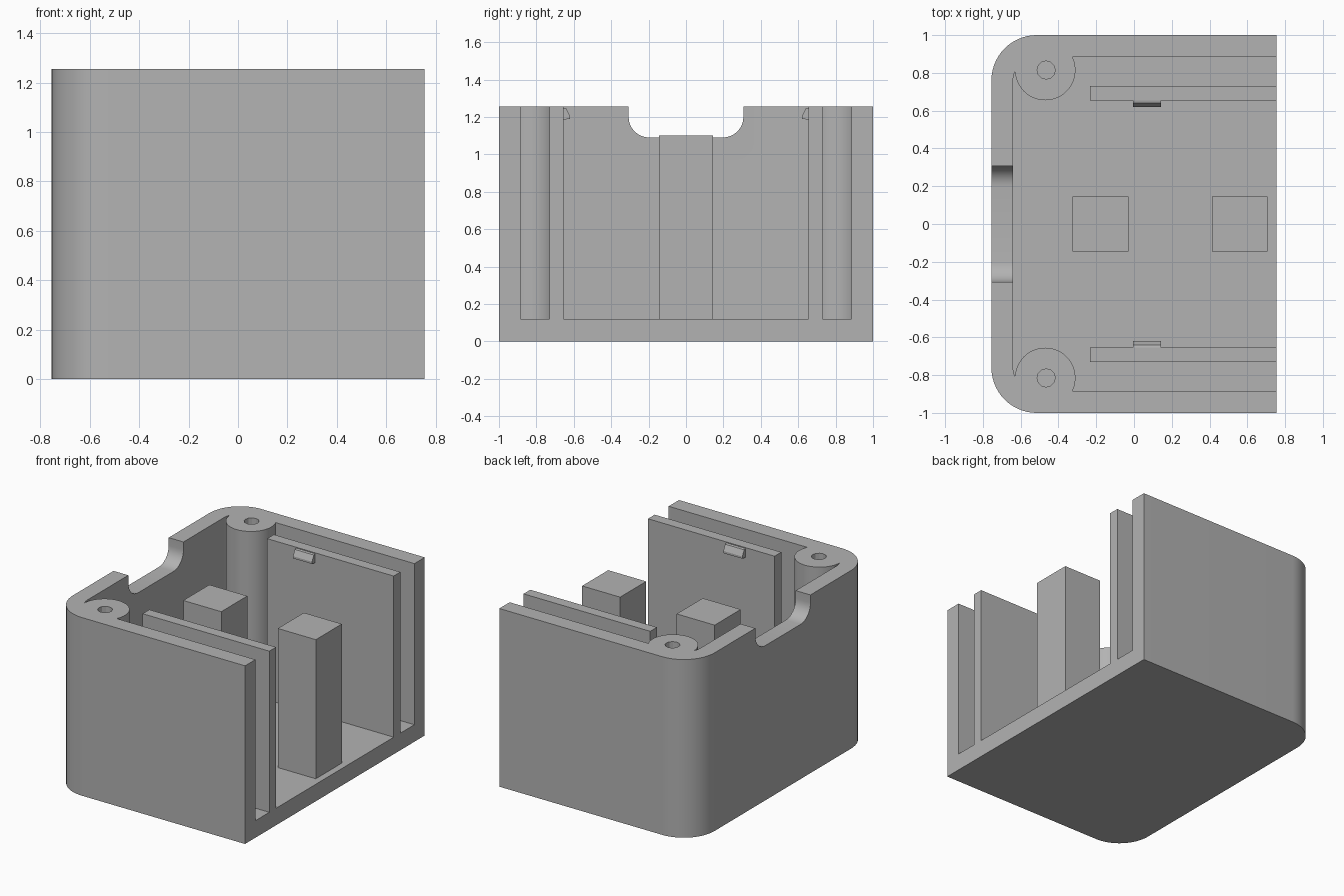
import bpy, bmesh, math

cube = bpy.data.objects.get("Cube")
if cube:
    bpy.data.objects.remove(cube, do_unlink=True)

grey = bpy.data.materials.new("plain grey")
grey.use_nodes = True
grey.diffuse_color = (0.45, 0.45, 0.45, 1)
grey.node_tree.nodes["Principled BSDF"].inputs["Base Color"].default_value = (0.45, 0.45, 0.45, 1)

W, H, FLOOR, WALL = 0.755, 1.255, 0.12, 0.115


def prism(name, points, lo, hi, axis="z"):
    """Extrude a flat outline along z, or a (y, z) outline along x."""
    place = (lambda a, b, t: (a, b, t)) if axis == "z" else (lambda a, b, t: (t, a, b))
    bm = bmesh.new()
    bottom = [bm.verts.new(place(a, b, lo)) for a, b in points]
    top = [bm.verts.new(place(a, b, hi)) for a, b in points]
    bm.faces.new(bottom[::-1])
    bm.faces.new(top)
    n = len(points)
    for i in range(n):
        j = (i + 1) % n
        bm.faces.new((bottom[i], bottom[j], top[j], top[i]))
    bmesh.ops.recalc_face_normals(bm, faces=bm.faces)
    mesh = bpy.data.meshes.new(name)
    bm.to_mesh(mesh)
    bm.free()
    mesh.materials.append(grey)
    obj = bpy.data.objects.new(name, mesh)
    bpy.context.collection.objects.link(obj)
    return obj


def arc(cx, cy, r, start, end, steps=14):
    angles = [math.radians(start + (end - start) * i / steps) for i in range(steps + 1)]
    return [(cx + r * math.cos(a), cy + r * math.sin(a)) for a in angles]


def rect(x0, x1, y0, y1):
    return [(x0, y0), (x1, y0), (x1, y1), (x0, y1)]


def tray_outline(left, right, half, r):
    """Rectangle with its two left corners rounded."""
    return ([(right, -half), (right, half)]
            + arc(left + r, half - r, r, 90, 180)
            + arc(left + r, r - half, r, 180, 270))


def activate(obj):
    bpy.ops.object.select_all(action="DESELECT")
    obj.select_set(True)
    bpy.context.view_layer.objects.active = obj


def cut(obj, cutter):
    mod = obj.modifiers.new("cut", "BOOLEAN")
    mod.operation, mod.solver, mod.object = "DIFFERENCE", "EXACT", cutter
    activate(obj)
    bpy.ops.object.modifier_apply(modifier=mod.name)
    bpy.data.objects.remove(cutter, do_unlink=True)


def smooth(obj):
    activate(obj)
    bpy.ops.object.shade_smooth_by_angle(angle=math.radians(25))


# Open-ended tray with rounded corners
shell = prism("shell", tray_outline(-W, W, 1, 0.24), 0, H)
cut(shell, prism("cavity", tray_outline(-W + WALL, W + 0.2, 1 - WALL, 0.125), FLOOR, H + 0.2))

# Rounded notch in the end wall
notch = ([(0.307, H + 0.1), (-0.307, H + 0.1)]
         + arc(-0.197, 1.2, 0.11, 180, 270, 8) + arc(0.197, 1.2, 0.11, 270, 360, 8))
cut(shell, prism("notch", notch, -W - 0.1, -W + 0.2, "x"))
smooth(shell)

# Square support posts
for name, x in (("inner_post", -0.177), ("outer_post", 0.56)):
    prism(name, rect(x - 0.148, x + 0.148, -0.145, 0.145), FLOOR - 0.02, 1.1)

for side, s in (("left", 1), ("right", -1)):
    # Screw boss with its blind hole
    boss = prism(side + "_screw_boss", arc(-0.47, 0.815 * s, 0.16, 0, 352.5, 47), FLOOR - 0.02, H)
    cut(boss, prism("hole", arc(-0.465, 0.815 * s, 0.048, 0, 330, 11), H - 0.5, H + 0.1))
    smooth(boss)

    # Thin partition parallel to the side wall
    prism(side + "_partition", rect(-0.232, W, *sorted((0.655 * s, 0.73 * s))), FLOOR - 0.02, H)

    # Small snap catch on the partition
    catch = [(0.66, 1.25), (0.64, 1.245), (0.62, 1.205), (0.62, 1.19), (0.66, 1.185)]
    prism(side + "_catch", [(y * s, z) for y, z in catch], -0.005, 0.143, "x")
